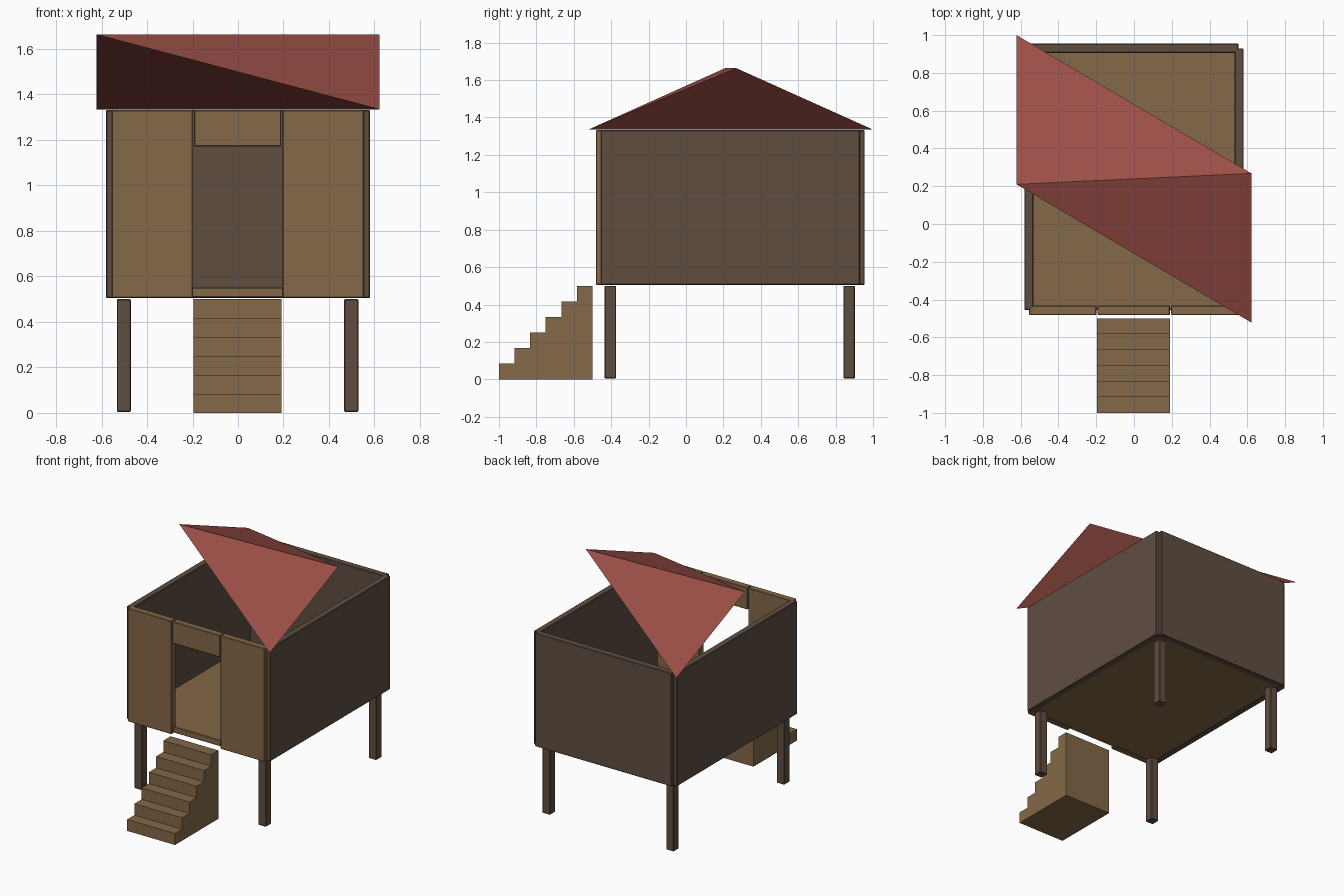
import bpy, bmesh

if "Cube" in bpy.data.objects:
    bpy.data.objects.remove(bpy.data.objects["Cube"])


def material(name, rgb):
    m = bpy.data.materials.new(name)
    m.diffuse_color = (*rgb, 1)
    m.use_nodes = True
    m.node_tree.nodes["Principled BSDF"].inputs["Base Color"].default_value = m.diffuse_color
    return m


WOOD = material("light_wood", (0.23, 0.14, 0.065))
DARK = material("dark_wood", (0.115, 0.076, 0.053))
RED = material("roof_red", (0.33, 0.078, 0.062))


def finish(name, bm, mat):
    bmesh.ops.recalc_face_normals(bm, faces=bm.faces[:])
    me = bpy.data.meshes.new(name)
    bm.to_mesh(me)
    bm.free()
    me.materials.append(mat)
    ob = bpy.data.objects.new(name, me)
    bpy.context.collection.objects.link(ob)
    return ob


def box(name, x, y, z, mat, bevel=0.004):
    # box from (min, max) ranges with a fine chamfer
    bm = bmesh.new()
    bmesh.ops.create_cube(bm, size=1)
    for v in bm.verts:
        for i, (lo, hi) in enumerate((x, y, z)):
            v.co[i] = hi if v.co[i] > 0 else lo
    ob = finish(name, bm, mat)
    mod = ob.modifiers.new("chamfer", 'BEVEL')
    mod.width = bevel
    mod.segments = 1
    return ob


Z = (0.505, 1.332)

# Floor
box("floor", (-0.555, 0.555), (-0.455, 0.93), (0.507, 0.552), WOOD)

# Side and back walls
box("left_wall", (-0.58, -0.533), (-0.455, 0.93), Z, DARK)
box("right_wall", (0.533, 0.58), (-0.455, 0.93), Z, DARK)
box("back_wall", (-0.553, 0.553), (0.906, 0.955), Z, DARK)

# Front panels and the lintel over the doorway
FRONT = (-0.482, -0.432)
box("front_panel_left", (-0.555, -0.199), FRONT, Z, WOOD)
box("front_panel_right", (0.195, 0.553), FRONT, Z, WOOD)
box("door_lintel", (-0.194, 0.19), FRONT, (1.172, 1.332), WOOD)

# Stilts
for side, x in (("left", -0.502), ("right", 0.498)):
    for end, y in (("front", -0.404), ("back", 0.872)):
        box(f"{end}_{side}_leg", (x - 0.031, x + 0.031),
            (y - 0.031, y + 0.031), (0.005, 0.5), DARK)

# Solid staircase: stepped profile extruded across x
n = 6
profile = [(-0.5, 0.0), (-1.0, 0.0)]
for i in range(n):
    h = 0.5 * (i + 1) / n
    profile += [(-1 + 0.5 * i / n, h), (-1 + 0.5 * (i + 1) / n, h)]
bm = bmesh.new()
face = bm.faces.new([bm.verts.new((-0.195, y, z)) for y, z in profile])
ext = bmesh.ops.extrude_face_region(bm, geom=[face], use_keep_orig=True)
moved = [g for g in ext["geom"] if isinstance(g, bmesh.types.BMVert)]
bmesh.ops.translate(bm, verts=moved, vec=(0.386, 0, 0))
finish("stairs", bm, WOOD)

# Twisted roof: a four-sided solid with ridge and diagonal lower edge
bm = bmesh.new()
corners = [(-0.622, 1.0, 1.335), (-0.622, 0.21, 1.664),
           (0.622, 0.268, 1.664), (0.622, -0.522, 1.335)]
v = [bm.verts.new(c) for c in corners]
for tri in ((0, 1, 2), (1, 3, 2), (0, 3, 1), (0, 2, 3)):
    bm.faces.new([v[i] for i in tri])
finish("roof", bm, RED)
